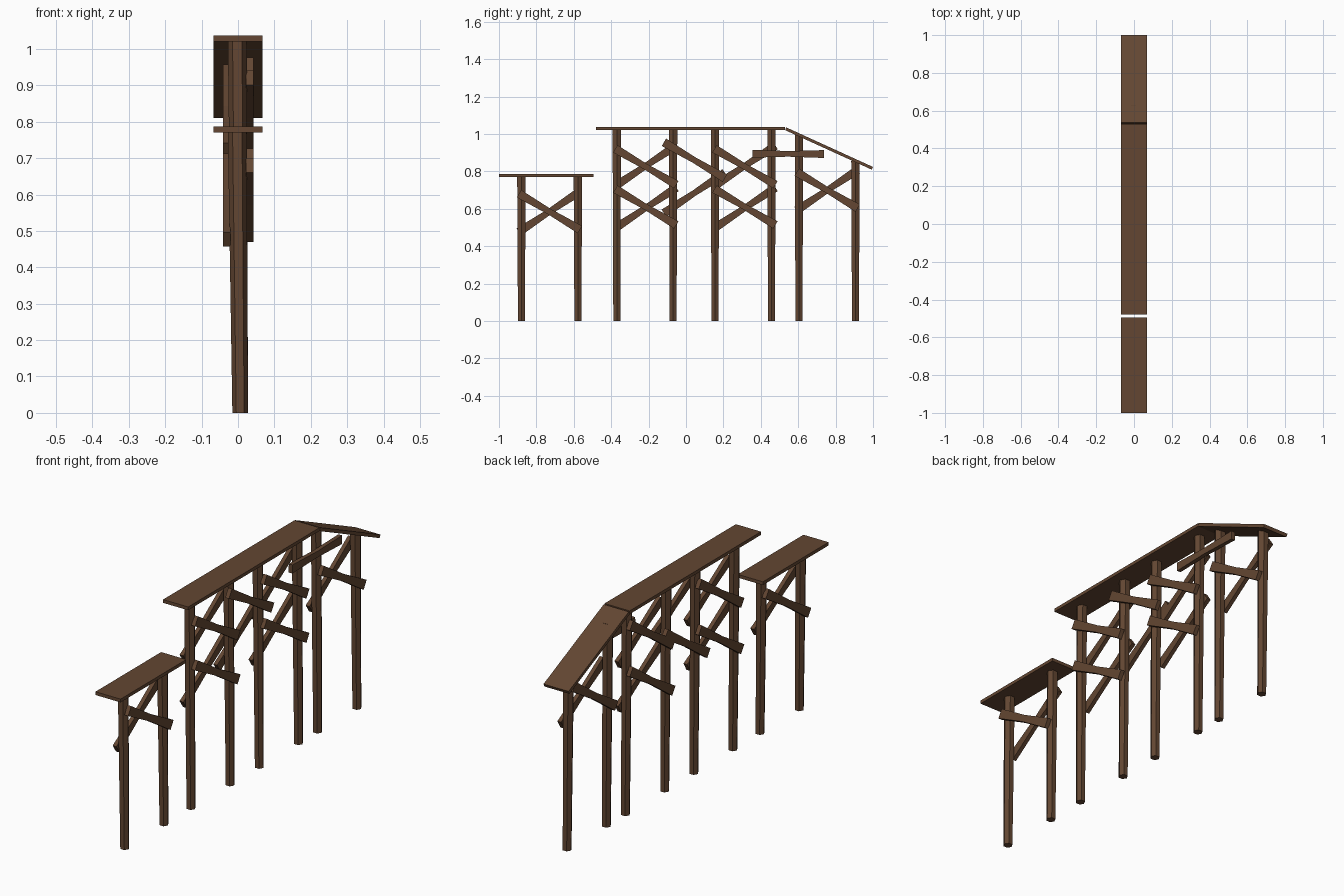
import bpy, bmesh, math
from mathutils import Vector, Matrix

old = bpy.data.objects.get("Cube")
if old:
    bpy.data.objects.remove(old, do_unlink=True)

wood = bpy.data.materials.new("dark brown wood")
wood.use_nodes = True
colour = (0.125, 0.062, 0.032, 1)
wood.diffuse_color = colour
bsdf = wood.node_tree.nodes["Principled BSDF"]
bsdf.inputs["Base Color"].default_value = colour
bsdf.inputs["Roughness"].default_value = 0.9


def finish(name, bm):
    bmesh.ops.recalc_face_normals(bm, faces=bm.faces[:])
    mesh = bpy.data.meshes.new(name)
    bm.to_mesh(mesh)
    bm.free()
    mesh.materials.append(wood)
    obj = bpy.data.objects.new(name, mesh)
    bpy.context.scene.collection.objects.link(obj)
    return obj


def loft(name, rings):
    """Skin a closed solid through matching rings of points."""
    bm = bmesh.new()
    loops = [[bm.verts.new(p) for p in ring] for ring in rings]
    for a, b in zip(loops, loops[1:]):
        for i in range(len(a)):
            j = (i + 1) % len(a)
            bm.faces.new((a[i], a[j], b[j], b[i]))
    bm.faces.new(loops[0])
    bm.faces.new(loops[-1])
    return finish(name, bm)


def beam(name, x, start, end, thick, widths):
    """Board in the y-z plane, its width varying along its length."""
    a, b = Vector((x, *start)), Vector((x, *end))
    across = (b - a).normalized().cross(Vector((1, 0, 0)))
    side = Vector((thick / 2, 0, 0))
    rings = []
    for i, w in enumerate(widths):
        c = a.lerp(b, i / (len(widths) - 1))
        up = across * w / 2
        rings.append([c + side + up, c - side + up, c - side - up, c + side - up])
    return loft(name, rings)


def post(name, y, height):
    """Six-sided trunk, slightly thicker and leaning at the top."""
    rings = []
    for z, r, x in ((0, 0.0215, 0.006), (height, 0.026, -0.002)):
        rings.append([(x + r * math.cos(k * math.pi / 3),
                       y + r * math.sin(k * math.pi / 3), z) for k in range(6)])
    return loft(name, rings)


# Posts
posts = [(-0.88, 0.775), (-0.578, 0.775), (-0.37, 1.025), (-0.069, 1.025),
         (0.155, 1.025), (0.457, 1.025), (0.604, 0.995), (0.906, 0.855)]
for n, (y, h) in enumerate(posts, 1):
    post(f"post_{n}", y, h)

# Walkway boards and sloping end board
beam("low_deck", 0, (-1, 0.779), (-0.495, 0.779), 0.135, (0.016, 0.016))
beam("high_deck", 0, (-0.48, 1.029), (0.53, 1.029), 0.135, (0.016, 0.016))
beam("sloping_deck", 0, (0.533, 1.028), (0.996, 0.817), 0.135, (0.016, 0.016))

# Crossed braces: one falling on the +x side, one rising on the -x side
waist = (0.046, 0.032, 0.046)
crossings = [(-0.73, 0.585, 0.585), (-0.215, 0.61, 0.605), (-0.215, 0.825, 0.83),
             (0.315, 0.61, 0.605), (0.315, 0.825, 0.83), (0.045, 0.86, 0.685),
             (0.755, 0.70, 0.70)]
for n, (y, z_fall, z_rise) in enumerate(crossings, 1):
    beam(f"falling_brace_{n}", 0.032, (y - 0.163, z_fall + 0.096),
         (y + 0.163, z_fall - 0.096), 0.02, waist)
    beam(f"rising_brace_{n}", -0.031, (y - 0.163, z_rise - 0.108),
         (y + 0.163, z_rise + 0.108), 0.02, waist)

# Level tie joining the last two frames
beam("level_tie", 0.034, (0.356, 0.895), (0.738, 0.893), 0.02, (0.042, 0.03, 0.042))
